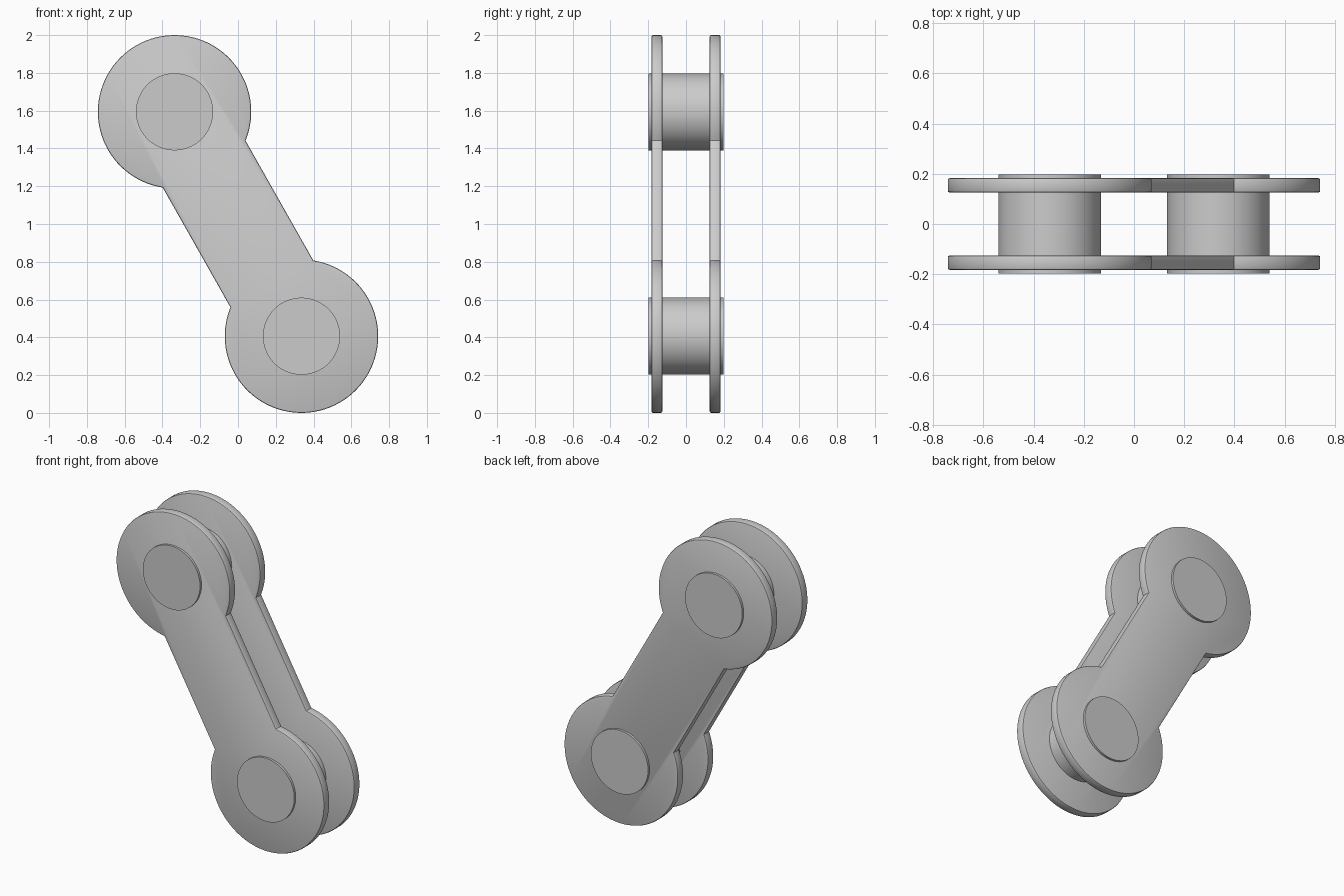
import bpy, bmesh, math
from mathutils import Vector

if "Cube" in bpy.data.objects:
    bpy.data.objects.remove(bpy.data.objects["Cube"])

R, HALF_BAR, PIN_R = 0.406, 0.252, 0.204
TOP, BOTTOM = Vector((-0.336, 1.594)), Vector((0.336, 0.406))
AXIS = math.atan2(TOP.y - BOTTOM.y, TOP.x - BOTTOM.x)


def finish(obj):
    bpy.ops.object.select_all(action='DESELECT')
    obj.select_set(True)
    bpy.context.view_layer.objects.active = obj
    bpy.ops.object.shade_smooth_by_angle(angle=math.radians(30))


def outline(steps=72):
    # Two round ends joined by a straight bar
    sweep = math.pi - math.asin(HALF_BAR / R)
    pts = []
    for centre, facing in ((TOP, AXIS), (BOTTOM, AXIS + math.pi)):
        for i in range(steps + 1):
            a = facing - sweep + 2 * sweep * i / steps
            pts.append((centre.x + R * math.cos(a), centre.y + R * math.sin(a)))
    return pts


def plate(name, y0, y1):
    bm = bmesh.new()
    face = bm.faces.new([bm.verts.new((x, y0, z)) for x, z in outline()])
    ext = bmesh.ops.extrude_face_region(bm, geom=[face], use_keep_orig=True)
    for v in ext['geom']:
        if isinstance(v, bmesh.types.BMVert):
            v.co.y = y1
    bmesh.ops.recalc_face_normals(bm, faces=bm.faces)
    # Slightly eased rims
    rims = [e for e in bm.edges if abs(e.verts[0].co.y - e.verts[1].co.y) < 1e-5]
    bmesh.ops.bevel(bm, geom=rims, offset=0.008, segments=2, profile=0.5,
                    affect='EDGES')
    mesh = bpy.data.meshes.new(name)
    bm.to_mesh(mesh)
    bm.free()
    obj = bpy.data.objects.new(name, mesh)
    bpy.context.collection.objects.link(obj)
    finish(obj)


def pin(name, c):
    bpy.ops.mesh.primitive_cylinder_add(vertices=96, radius=PIN_R, depth=0.396,
                                        location=(c.x, 0, c.y),
                                        rotation=(math.pi / 2, 0, 0))
    obj = bpy.context.object
    obj.name = name
    finish(obj)


# Side plates
plate("front_plate", -0.183, -0.125)
plate("back_plate", 0.125, 0.183)

# Connecting pins
pin("upper_pin", TOP)
pin("lower_pin", BOTTOM)
